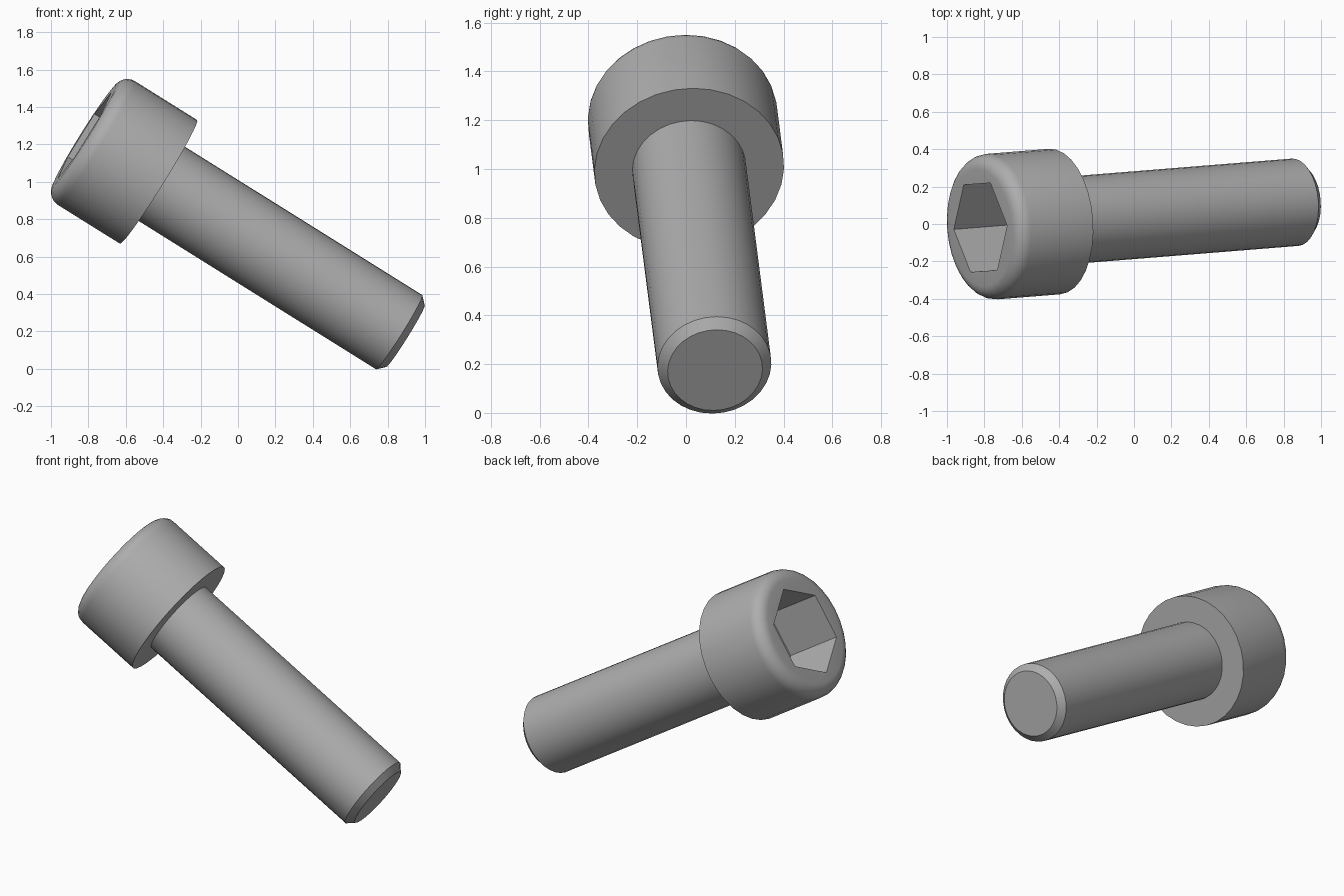
import bpy, bmesh
from math import sin, cos, pi, radians
from mathutils import Vector, Matrix

cube = bpy.data.objects.get("Cube")
if cube:
    bpy.data.objects.remove(cube)

HEAD_R, HEAD_H, FILLET = 0.39, 0.468, 0.075
SHANK_R, SHANK_L, CHAMFER = 0.234, 1.56, 0.039
SOCKET_R, SOCKET_D = 0.27, 0.36

steel = bpy.data.materials.new("grey_steel")
steel.use_nodes = True
colour = (0.42, 0.42, 0.42, 1)
steel.diffuse_color = colour
steel.node_tree.nodes["Principled BSDF"].inputs["Base Color"].default_value = colour

# Bolt frame: local z runs up through the head, local x meets a socket corner
up = Vector((-0.846, -0.068, 0.5285)).normalized()
corner = Vector((0.1425, 0.01, 0.229))
corner = (corner - up * corner.dot(up)).normalized()
frame = Matrix((corner, up.cross(corner), up)).transposed().to_4x4()
frame.translation = (-0.425, 0.013, 1.0)


def lathe(name, profile, sides):
    """Turn (radius, height) points, listed bottom to top, into a capped solid."""
    bm = bmesh.new()
    rings = [[bm.verts.new((r * cos(2 * pi * i / sides), r * sin(2 * pi * i / sides), h))
              for i in range(sides)] for r, h in profile]
    for low, high in zip(rings, rings[1:]):
        for i in range(sides):
            j = (i + 1) % sides
            bm.faces.new((low[i], low[j], high[j], high[i]))
    bm.faces.new(rings[0][::-1])
    bm.faces.new(rings[-1])
    mesh = bpy.data.meshes.new(name)
    bm.to_mesh(mesh)
    bm.free()
    mesh.materials.append(steel)
    obj = bpy.data.objects.new(name, mesh)
    bpy.context.collection.objects.link(obj)
    obj.matrix_world = frame
    return obj


def activate(obj):
    bpy.ops.object.select_all(action='DESELECT')
    obj.select_set(True)
    bpy.context.view_layer.objects.active = obj


# Head with a rounded top rim
steps = 6
rim = [(HEAD_R - FILLET + FILLET * cos(a), HEAD_H - FILLET + FILLET * sin(a))
       for a in (pi / 2 * k / steps for k in range(steps + 1))]
head = lathe("bolt_head", [(HEAD_R, 0)] + rim, 32)

# Hexagonal socket cut into the head
cutter = lathe("socket_cutter", [(SOCKET_R, HEAD_H - SOCKET_D), (SOCKET_R, HEAD_H + 0.1)], 6)
cutter.hide_render = True
cut = head.modifiers.new("socket", 'BOOLEAN')
cut.operation = 'DIFFERENCE'
cut.solver = 'EXACT'
cut.object = cutter
activate(head)
bpy.ops.object.modifier_apply(modifier=cut.name)
bpy.data.objects.remove(cutter)

# Plain shank with a chamfered tip
shank = lathe("bolt_shank", [(SHANK_R - CHAMFER, -SHANK_L), (SHANK_R, CHAMFER - SHANK_L),
                             (SHANK_R, 0.02)], 32)

for part in (head, shank):
    activate(part)
    bpy.ops.object.shade_smooth_by_angle(angle=radians(30))
